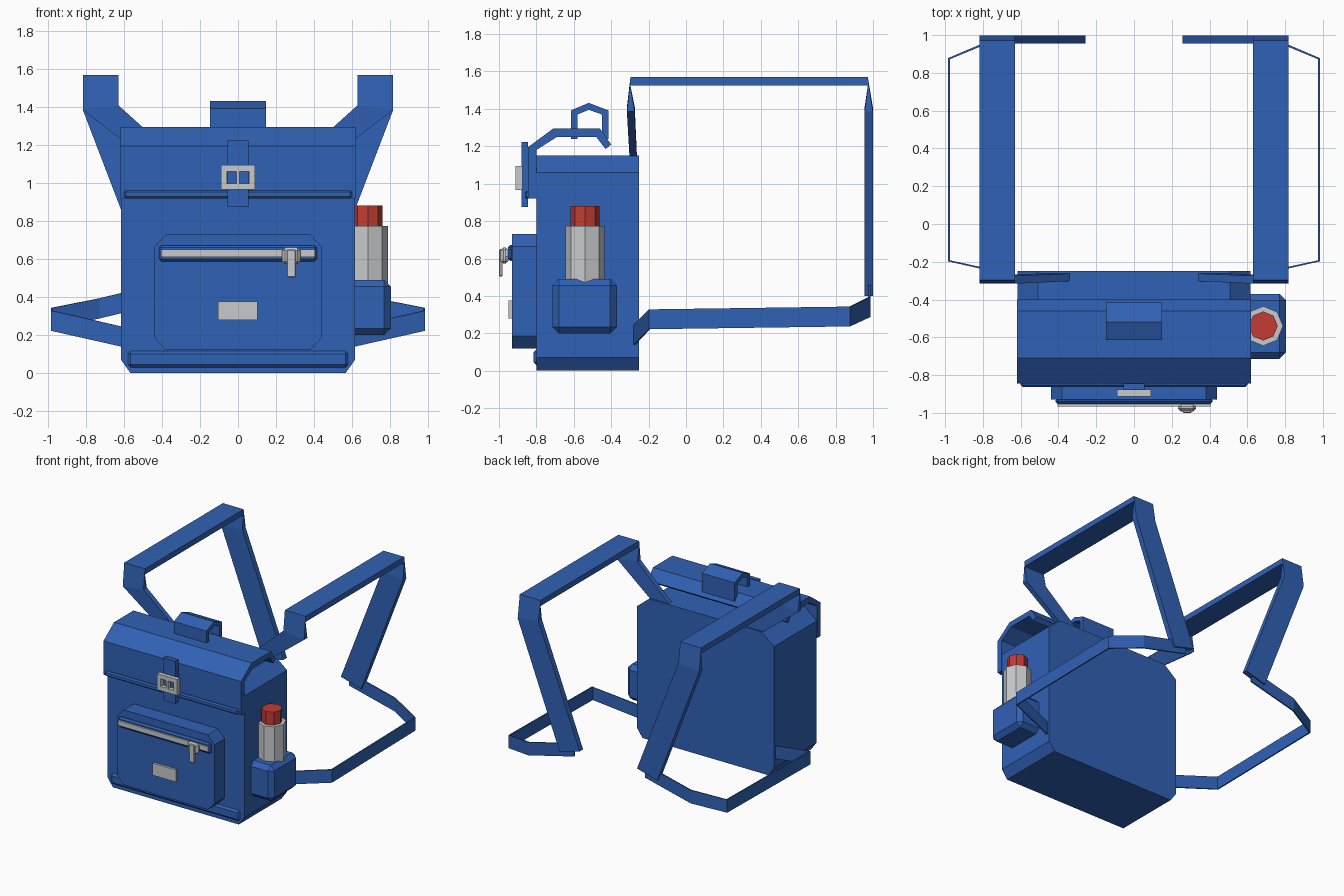
import bpy
import bmesh
from math import pi
from mathutils import Vector

cube = bpy.data.objects.get("Cube")
if cube:
    bpy.data.objects.remove(cube)


def make_material(name, rgb):
    mat = bpy.data.materials.new(name)
    mat.use_nodes = True
    mat.diffuse_color = (*rgb, 1)
    mat.node_tree.nodes["Principled BSDF"].inputs["Base Color"].default_value = (*rgb, 1)
    return mat


BLUE = make_material("canvas blue", (0.03, 0.12, 0.46))
GREY = make_material("metal grey", (0.58, 0.59, 0.6))
RED = make_material("cap red", (0.54, 0.045, 0.034))


def finish(name, bm, mat):
    bmesh.ops.recalc_face_normals(bm, faces=bm.faces)
    mesh = bpy.data.meshes.new(name)
    bm.to_mesh(mesh)
    bm.free()
    mesh.materials.append(mat)
    obj = bpy.data.objects.new(name, mesh)
    bpy.context.scene.collection.objects.link(obj)
    return obj


def loft(name, rings, mat):
    """Skin a list of matching rings and cap both ends."""
    bm = bmesh.new()
    loops = [[bm.verts.new(p) for p in ring] for ring in rings]
    for a, b in zip(loops, loops[1:]):
        for i in range(len(a)):
            j = (i + 1) % len(a)
            bm.faces.new((a[i], a[j], b[j], b[i]))
    bm.faces.new(loops[0])
    bm.faces.new(loops[-1])
    return finish(name, bm, mat)


def prism_y(name, profile, y0, y1, mat):
    return loft(name, [[(x, y, z) for x, z in profile] for y in (y0, y1)], mat)


def prism_x(name, profile, half, mat):
    return loft(name, [[(x, y, z) for y, z in profile] for x in (-half, half)], mat)


def box(name, xs, ys, zs, mat, bevel=0):
    profile = [(xs[0], zs[0]), (xs[1], zs[0]), (xs[1], zs[1]), (xs[0], zs[1])]
    obj = prism_y(name, profile, ys[0], ys[1], mat)
    if bevel:
        mod = obj.modifiers.new("bevel", "BEVEL")
        mod.width = bevel
        mod.segments = 1
    return obj


def clipped(hx, z0, z1, bottom, top):
    """Symmetric panel outline with clipped corners, each given as (dx, dz)."""
    right = [(hx - bottom[0], z0), (hx, z0 + bottom[1]),
             (hx, z1 - top[1]), (hx - top[0], z1)]
    return right + [(-x, z) for x, z in reversed(right)]


def cylinder(name, centre, radius, z0, z1, mat):
    bm = bmesh.new()
    bmesh.ops.create_cone(bm, cap_ends=True, segments=8, radius1=radius,
                          radius2=radius, depth=z1 - z0)
    obj = finish(name, bm, mat)
    obj.location = (*centre, (z0 + z1) / 2)
    return obj


# Main bag
prism_y("bag_body", clipped(0.617, 0, 1.15, (0.05, 0.07), (0.11, 0.09)), -0.8, -0.25, BLUE)
box("bottom_trim", (-0.58, 0.58), (-0.815, -0.77), (0.03, 0.115), BLUE, 0.015)

# Folded top flap, open at both ends
flap = [(-0.4, 1.21), (-0.46, 1.295), (-0.71, 1.295), (-0.845, 1.195), (-0.845, 0.92),
        (-0.8, 0.92), (-0.8, 1.18), (-0.69, 1.25), (-0.48, 1.25), (-0.43, 1.185)]
prism_x("top_flap", flap, 0.62, BLUE)
box("flap_trim", (-0.6, 0.6), (-0.862, -0.83), (0.92, 0.962), BLUE, 0.01)

# Carry handle
handle = [(-0.615, 1.24), (-0.615, 1.392), (-0.52, 1.432), (-0.415, 1.392), (-0.415, 1.24),
          (-0.45, 1.24), (-0.45, 1.37), (-0.52, 1.395), (-0.58, 1.37), (-0.58, 1.24)]
prism_x("carry_handle", handle, 0.147, BLUE)

# Closing strap and two-window buckle
box("closing_strap", (-0.055, 0.055), (-0.88, -0.845), (0.875, 1.223), BLUE)
for label, z in (("bottom", 0.982), ("top", 1.078)):
    box("buckle_bar_" + label, (-0.09, 0.09), (-0.912, -0.875), (z - 0.017, z + 0.017), GREY)
for label, x, w in (("right", -0.074, 0.016), ("middle", 0, 0.009), ("left", 0.074, 0.016)):
    box("buckle_post_" + label, (x - w, x + w), (-0.912, -0.875), (0.98, 1.08), GREY)

# Front pocket with zipper and label plate
prism_y("front_pocket", clipped(0.44, 0.12, 0.73, (0.06, 0.065), (0.06, 0.065)),
        -0.93, -0.79, BLUE)
box("zipper_tape", (-0.415, 0.415), (-0.953, -0.92), (0.588, 0.672), BLUE, 0.012)
box("zipper_teeth", (-0.405, 0.405), (-0.965, -0.94), (0.61, 0.65), GREY)
box("zipper_slider", (0.233, 0.328), (-0.992, -0.95), (0.573, 0.66), GREY, 0.015)
box("zipper_pull", (0.257, 0.305), (-1, -0.98), (0.503, 0.65), GREY, 0.005)
box("label_plate", (-0.105, 0.103), (-0.948, -0.92), (0.278, 0.376), GREY)

# Side pocket holding a bottle
box("side_pocket", (0.57, 0.805), (-0.715, -0.37), (0.2, 0.49), BLUE, 0.035)
bottle_spot = (0.684, -0.54)
cylinder("bottle", bottle_spot, 0.105, 0.25, 0.775, GREY)
cylinder("bottle_cap", bottle_spot, 0.077, 0.77, 0.882, RED)

# Shoulder strap stations: inner x, inner z, outer x, outer z, y, and thickness offset
shoulder = [(0.33, 1.14, 0.5, 1.14, -0.282, -0.02, 0),
            (0.63, 1.41, 0.817, 1.385, -0.295, -0.021, 0),
            (0.63, 1.547, 0.817, 1.547, -0.297, 0, 0.023),
            (0.63, 1.547, 0.817, 1.547, 0.972, 0, 0.023),
            (0.63, 1.41, 0.817, 1.385, 0.977, 0.022, 0),
            (0.258, 0.45, 0.44, 0.4, 0.977, 0.022, 0)]

# Lower strap centre line and the outward direction at each bend
lower = [((0.54, -0.292, 0.175), (0, -1, 0)),
         ((0.98, -0.195, 0.275), (1, -0.5, 0)),
         ((0.98, 0.875, 0.29), (1, 0.5, 0)),
         ((0.73, 0.98, 0.34), (0.3, 1, 0)),
         ((0.32, 0.98, 0.44), (0, 1, 0))]

for side, s in (("left", 1), ("right", -1)):
    rings = []
    for xi, zi, xo, zo, y, dy, dz in shoulder:
        rings.append([(s * xi, y - dy, zi - dz), (s * xo, y - dy, zo - dz),
                      (s * xo, y + dy, zo + dz), (s * xi, y + dy, zi + dz)])
    loft("shoulder_strap_" + side, rings, BLUE)

    rings = []
    for centre, direction in lower:
        c, out = Vector(centre), Vector(direction).normalized() * 0.006
        ring = [c + sign * out + Vector((0, 0, h))
                for sign, h in ((-1, -0.053), (1, -0.053), (1, 0.053), (-1, 0.053))]
        rings.append([(s * p.x, p.y, p.z) for p in ring])
    loft("lower_strap_" + side, rings, BLUE)
